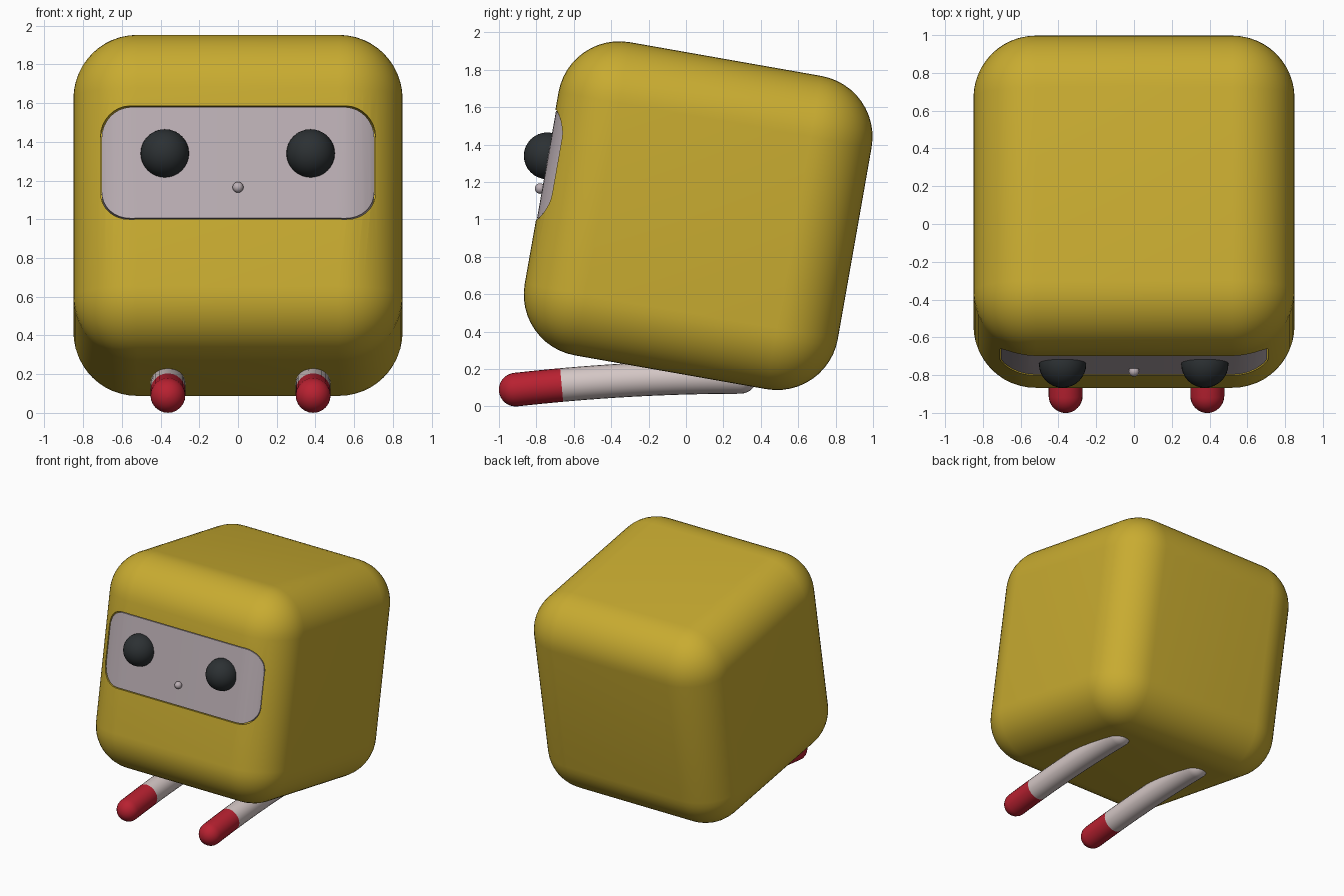
import bpy, bmesh
from math import sin, cos, pi, radians
from mathutils import Matrix, Vector

if "Cube" in bpy.data.objects:
    bpy.data.objects.remove(bpy.data.objects["Cube"])

TILT = Matrix.Translation((0, 0.065, 1.02)) @ Matrix.Rotation(radians(-10), 4, 'X')


def material(name, rgb):
    m = bpy.data.materials.new(name)
    m.diffuse_color = (*rgb, 1)
    m.use_nodes = True
    m.node_tree.nodes["Principled BSDF"].inputs["Base Color"].default_value = m.diffuse_color
    return m


GOLD = material("gold", (0.58, 0.41, 0.03))
PALE = material("pale", (0.50, 0.43, 0.46))
DARK = material("dark", (0.025, 0.03, 0.033))
RED = material("red", (0.48, 0.015, 0.03))
CREAM = material("cream", (0.66, 0.57, 0.56))


def finish(bm, name, mat=None):
    bmesh.ops.recalc_face_normals(bm, faces=bm.faces)
    me = bpy.data.meshes.new(name)
    bm.to_mesh(me)
    bm.free()
    ob = bpy.data.objects.new(name, me)
    bpy.context.collection.objects.link(ob)
    if mat:
        me.materials.append(mat)
    return ob


def smooth(ob):
    bpy.ops.object.select_all(action='DESELECT')
    bpy.context.view_layer.objects.active = ob
    ob.select_set(True)
    bpy.ops.object.shade_smooth_by_angle(angle=radians(35))


def rounded_cube(name, half, radius, mat):
    bm = bmesh.new()
    bmesh.ops.create_cube(bm, size=2 * half)
    bmesh.ops.bevel(bm, geom=bm.edges[:], offset=radius, segments=12,
                    profile=0.5, affect='EDGES')
    return finish(bm, name, mat)


def face_block(name, inset):
    """Rounded rectangle prism reaching through the front of the body."""
    hx, z0, z1, r = 0.71 - inset, -0.17 + inset, 0.425 - inset, 0.15
    bm = bmesh.new()
    ring = []
    for k, (cx, cz) in enumerate([(hx - r, z1 - r), (r - hx, z1 - r),
                                  (r - hx, z0 + r), (hx - r, z0 + r)]):
        for i in range(9):
            a = (k + i / 8) * pi / 2
            ring.append(bm.verts.new((cx + r * cos(a), -1.0, cz + r * sin(a))))
    face = bm.faces.new(ring)
    ext = bmesh.ops.extrude_face_region(bm, geom=[face], use_keep_orig=True)
    bmesh.ops.translate(bm, vec=(0, 0.3, 0),
                        verts=[g for g in ext['geom'] if isinstance(g, bmesh.types.BMVert)])
    return finish(bm, name)


def boolean(ob, cutter, operation):
    mod = ob.modifiers.new("cut", 'BOOLEAN')
    mod.operation, mod.object, mod.solver = operation, cutter, 'EXACT'
    bpy.context.view_layer.objects.active = ob
    bpy.ops.object.modifier_apply(modifier=mod.name)
    bpy.data.objects.remove(cutter)


def ball(name, loc, r, mat):
    bm = bmesh.new()
    bmesh.ops.create_uvsphere(bm, u_segments=32, v_segments=16, radius=r)
    bmesh.ops.translate(bm, vec=loc, verts=bm.verts)
    smooth(finish(bm, name, mat))


def tube(name, x, rings, mat):
    """Loft circles through (y, z, slope, radius) rings and cap both ends."""
    bm = bmesh.new()
    loops = []
    for y, z, slope, r in rings:
        up = Vector((0, -slope, 1)).normalized()
        loops.append([bm.verts.new(Vector((x, y, z)) + r * (cos(a) * Vector((1, 0, 0)) + sin(a) * up))
                      for a in [2 * pi * i / 24 for i in range(24)]])
    for a, b in zip(loops, loops[1:]):
        for i in range(24):
            j = (i + 1) % 24
            bm.faces.new((a[i], a[j], b[j], b[i]))
    bm.faces.new(loops[0])
    bm.faces.new(loops[-1])
    smooth(finish(bm, name, mat))


# Body with a shallow recess, and the face panel that follows its rounding
body = rounded_cube("body", 0.85, 0.33, GOLD)
boolean(body, face_block("recess_cutter", 0), 'DIFFERENCE')
panel = rounded_cube("face_panel", 0.846, 0.33, PALE)
boolean(panel, face_block("panel_cutter", 0.006), 'INTERSECT')
for part in (body, panel):
    part.data.transform(TILT)
    smooth(part)

# Eyes and nose
for side, x in (("left", -0.378), ("right", 0.375)):
    ball(side + "_eye", (x, -0.742, 1.34), 0.125, DARK)
ball("nose", (0, -0.78, 1.165), 0.028, PALE)

# Legs: gently arched tubes with a coloured rounded foot
R = 0.09


def centre(y):
    t = 0.3 - y
    slope = -0.12 * (t / 1.21)
    return 0.158 - 0.068 * (t / 1.21) ** 2, -2 * 0.068 * t / 1.21 ** 2 * -1


def cap(y, direction):
    z, s = centre(y)
    out = []
    for i in range(9):
        a = i / 8 * pi / 2
        d = direction * R * sin(a)
        out.append((y + d, z + s * d, s, max(R * cos(a), 0.001)))
    return out


def span(y0, y1, n):
    return [(y, *centre(y), R) for y in [y0 + (y1 - y0) * i / n for i in range(n + 1)]]


for side, x in (("left", -0.362), ("right", 0.388)):
    tube(side + "_foot", x, cap(-0.91, -1)[:0:-1] + span(-0.91, -0.665, 4), RED)
    tube(side + "_leg", x, span(-0.665, 0.29, 14) + cap(0.29, 1)[1:], CREAM)
